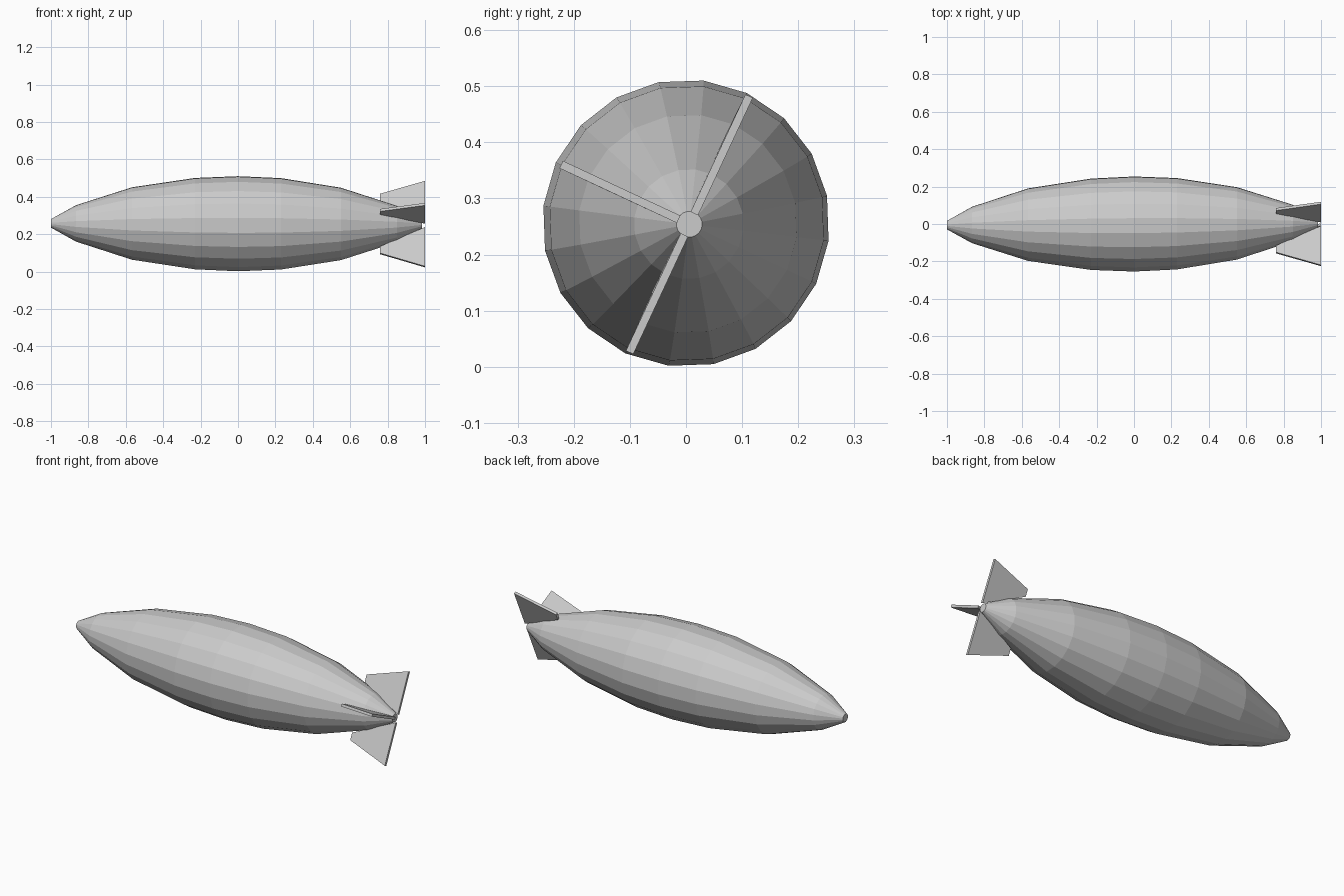
import bpy, bmesh, math
from mathutils import Matrix

cube = bpy.data.objects.get("Cube")
if cube:
    bpy.data.objects.remove(cube, do_unlink=True)

AXIS_Z = 0.256
SIDES = 20
# The long axis drifts very slightly sideways and down towards the tail
drift = Matrix(((1, 0, 0, 0), (0.006, 1, 0, 0), (-0.002, 0, 1, AXIS_Z), (0, 0, 0, 1)))

grey = bpy.data.materials.new("light grey")
grey.use_nodes = True
colour = (0.6, 0.6, 0.6, 1)
grey.diffuse_color = colour
grey.node_tree.nodes["Principled BSDF"].inputs["Base Color"].default_value = colour


def finish(name, bm):
    bmesh.ops.recalc_face_normals(bm, faces=bm.faces)
    bm.transform(drift)
    mesh = bpy.data.meshes.new(name)
    bm.to_mesh(mesh)
    bm.free()
    mesh.materials.append(grey)
    obj = bpy.data.objects.new(name, mesh)
    bpy.context.collection.objects.link(obj)


# Hull: faceted rings along x, capped at nose and tail
profile = [(-1, 0.023), (-0.866, 0.098), (-0.567, 0.195), (-0.23, 0.246), (0, 0.256),
           (0.23, 0.246), (0.55, 0.195), (0.85, 0.098), (0.985, 0.023)]
bm = bmesh.new()
rings = []
for x, r in profile:
    angles = [math.radians(11 + 360 * i / SIDES) for i in range(SIDES)]
    rings.append([bm.verts.new((x, r * math.cos(a), r * math.sin(a))) for a in angles])
for a, b in zip(rings, rings[1:]):
    for i in range(SIDES):
        j = (i + 1) % SIDES
        bm.faces.new((a[i], a[j], b[j], b[i]))
bm.faces.new(rings[0])
bm.faces.new(rings[-1])
finish("hull", bm)

# Tail fins: one tapered plate turned around the hull axis
outline = [(0.76, 0.135), (0.76, 0.175), (1, 0.252), (1, 0.021)]
THICK = 0.0145
for name, angle in (("upper_fin", 65), ("side_fin", 155), ("lower_fin", 245)):
    bm = bmesh.new()
    plate = bm.faces.new([bm.verts.new((x, r, -THICK / 2)) for x, r in outline])
    side = bmesh.ops.extrude_face_region(bm, geom=[plate])["geom"]
    bmesh.ops.translate(bm, vec=(0, 0, THICK),
                        verts=[v for v in side if isinstance(v, bmesh.types.BMVert)])
    bm.transform(Matrix.Rotation(math.radians(angle), 4, "X"))
    finish(name, bm)
